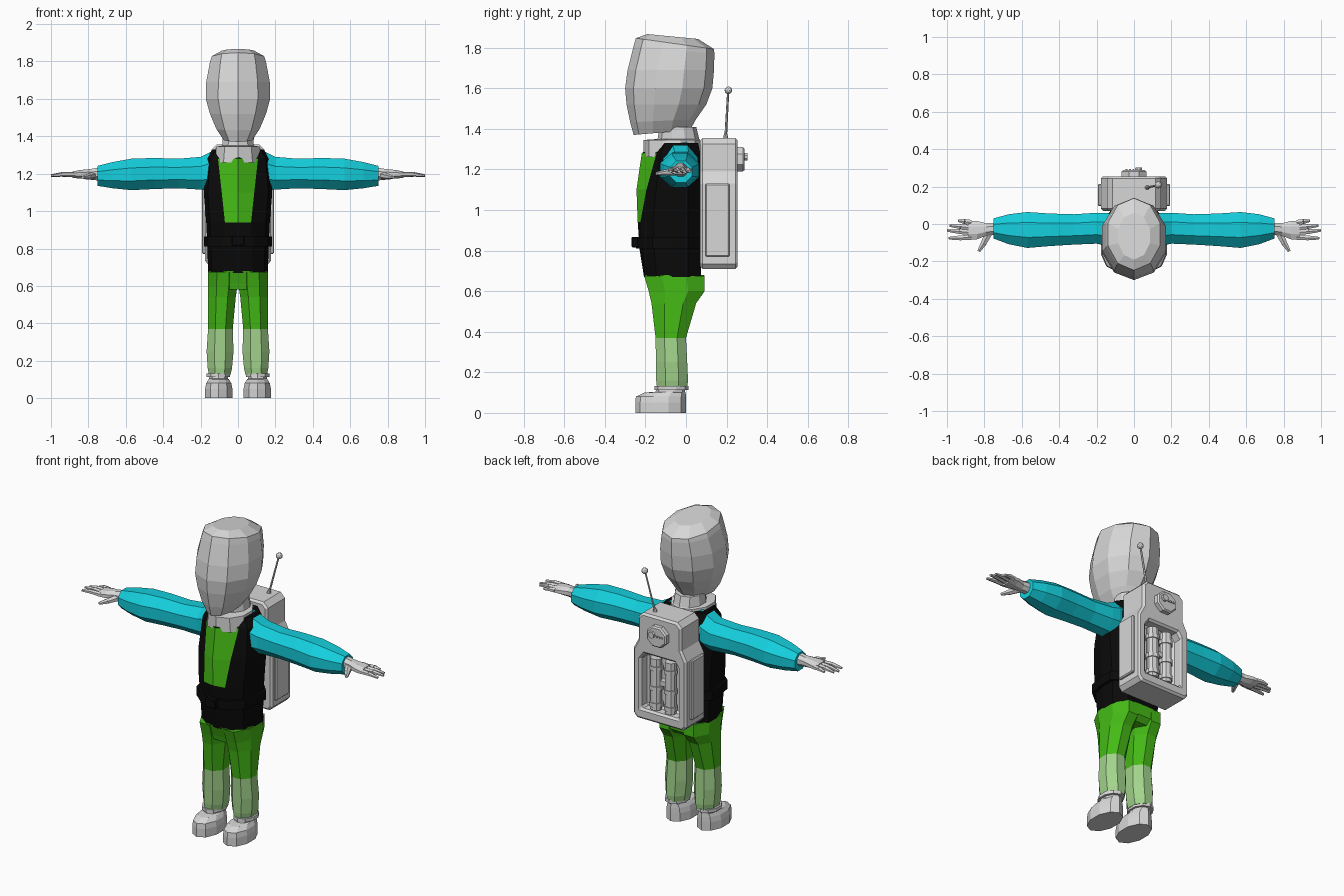
import bpy, bmesh
from math import cos, sin, pi
from mathutils import Vector

old = bpy.data.objects.get("Cube")
if old:
    bpy.data.objects.remove(old, do_unlink=True)


def material(name, color):
    m = bpy.data.materials.new(name)
    m.use_nodes = True
    m.diffuse_color = (*color, 1)
    bsdf = m.node_tree.nodes["Principled BSDF"]
    bsdf.inputs["Base Color"].default_value = (*color, 1)
    bsdf.inputs["Roughness"].default_value = 0.8
    return m


GREY = material("light grey", (0.68, 0.68, 0.68))
GREEN = material("bright green", (0.06, 0.50, 0.008))
PALE = material("pale green", (0.36, 0.65, 0.26))
CYAN = material("cyan", (0.007, 0.62, 0.72))
BLACK = material("black", (0.003, 0.003, 0.003))


def finish(name, bm, mats, rule=None):
    bmesh.ops.recalc_face_normals(bm, faces=bm.faces)
    if rule:
        for f in bm.faces:
            f.material_index = rule(f.calc_center_median())
    me = bpy.data.meshes.new(name)
    bm.to_mesh(me)
    bm.free()
    for m in mats:
        me.materials.append(m)
    ob = bpy.data.objects.new(name, me)
    bpy.context.collection.objects.link(ob)
    return ob


def loft(name, rings, mats, rule=None):
    """Skin a stack of equal point rings and cap both ends."""
    bm = bmesh.new()
    rows = [[bm.verts.new(p) for p in r] for r in rings]
    n = len(rows[0])
    for a, b in zip(rows, rows[1:]):
        for i in range(n):
            j = (i + 1) % n
            bm.faces.new((a[i], a[j], b[j], b[i]))
    bm.faces.new(rows[0])
    bm.faces.new(rows[-1])
    return finish(name, bm, mats, rule)


def oval(cu, cv, hu, hv, n):
    """Flat-sided oval that fills its bounding box."""
    angles = [(i + 0.5) * 2 * pi / n for i in range(n)]
    mu = max(abs(cos(a)) for a in angles)
    mv = max(abs(sin(a)) for a in angles)
    return [(cu + hu * cos(a) / mu, cv + hv * sin(a) / mv) for a in angles]


def level(z, x0, x1, y0, y1, n=8, tilt=0):
    cy, hy = (y0 + y1) / 2, (y1 - y0) / 2
    pts = oval((x0 + x1) / 2, cy, (x1 - x0) / 2, hy, n)
    return [(x, y, z + tilt * (y - cy) / hy) for x, y in pts]


def upright(x, y0, y1, z0, z1, n=8):
    return [(x, y, z) for y, z in
            oval((y0 + y1) / 2, (z0 + z1) / 2, (y1 - y0) / 2, (z1 - z0) / 2, n)]


def flip(rings, s):
    return [[(s * x, y, z) for x, y, z in r] for r in rings]


def rod(name, a, b, ra, rb, mat, n=8):
    a, b = Vector(a), Vector(b)
    q = (b - a).to_track_quat('Z', 'Y')
    rings = []
    for c, r in ((a, ra), (b, rb)):
        rings.append([c + q @ Vector((u, v, 0)) for u, v in oval(0, 0, r, r, n)])
    return loft(name, rings, [mat])


def box(name, lo, hi, mat, bevel=0):
    x0, y0, z0 = lo
    x1, y1, z1 = hi
    ob = loft(name, [[(x0, y0, z), (x1, y0, z), (x1, y1, z), (x0, y1, z)]
                     for z in (z0, z1)], [mat])
    if bevel:
        ob.modifiers.new("bevel", 'BEVEL').width = bevel
    return ob


# Head
head = [(1.382, .075, -.258, .02, .012), (1.44, .115, -.275, .05, .008),
        (1.52, .15, -.293, .10, 0), (1.60, .172, -.30, .13, 0),
        (1.69, .17, -.288, .138, 0), (1.79, .15, -.258, .14, -.02),
        (1.82, .14, -.247, .138, -.027), (1.855, .085, -.19, .06, -.012)]
loft("head", [level(z, -w, w, a, b, 10, t) for z, w, a, b, t in head], [GREY])

# Neck and collar
collar = [(1.26, .125, -.21, .07), (1.345, .115, -.21, .07),
          (1.35, .085, -.14, .065), (1.41, .08, -.13, .05)]
loft("collar", [level(z, -w, w, a, b, 10) for z, w, a, b in collar], [GREY])


# Torso: the front corners follow the shirt opening
def torso_ring(z, yf, p, yp, w, yb, g=0):
    half = [(p + g / 2, yp - g), (.88 * w + g, (yp - .10) / 2 - g / 2),
            (w + g, -.07), (w + g, .01), (.65 * w, yb + g)]
    pts = [(0, yf - g)] + half + [(-x, y) for x, y in reversed(half)]
    return [(x, y, z) for x, y in pts]


torso = [(.67, -.207, .08, -.19, .16, .075), (.80, -.228, .075, -.212, .163, .075),
         (.94, -.238, .07, -.225, .17, .072), (1.10, -.244, .087, -.195, .183, .07),
         (1.28, -.218, .107, -.145, .17, .07), (1.33, -.15, .09, -.11, .135, .06)]
loft("vest", [torso_ring(*t) for t in torso], [BLACK, GREEN],
     lambda c: int(c.y < -.14 and abs(c.x) < .06 and .94 < c.z < 1.28))

# Belt
loft("belt", [torso_ring(z, -.228, .075, -.212, .163, .07, .018)
              for z in (.81, .865)], [BLACK])
box("buckle", (-.035, -.268, .815), (.035, -.23, .868), BLACK, .005)

# Hips
hips = [(.58, .10, -.172, .06), (.61, .15, -.18, .088), (.68, .158, -.204, .09)]
loft("hips", [level(z, -w, w, a, b, 8) for z, w, a, b in hips], [GREEN])

leg = [(.125, .04, .155, -.143, .006), (.16, .032, .162, -.147, .01),
       (.25, .024, .168, -.148, .006), (.37, .028, .16, -.15, 0),
       (.54, .012, .16, -.17, .05), (.60, .003, .16, -.184, .092),
       (.675, 0, .16, -.206, .09)]
shoe = [(0, .03, .176, -.25, 0), (.05, .03, .176, -.25, 0),
        (.08, .036, .17, -.247, 0), (.10, .048, .158, -.205, -.002),
        (.104, .053, .155, -.15, -.004), (.14, .055, .152, -.14, -.004)]
sleeve = [(.10, -.11, .05, 1.13, 1.335), (.15, -.115, .06, 1.11, 1.315),
          (.20, -.105, .06, 1.115, 1.29), (.32, -.11, .052, 1.122, 1.28),
          (.45, -.118, .056, 1.118, 1.284), (.57, -.128, .064, 1.112, 1.28),
          (.67, -.108, .052, 1.122, 1.262), (.75, -.078, .03, 1.135, 1.242)]
palm = [(.73, -.058, .008, 1.162, 1.235), (.79, -.062, .004, 1.168, 1.225),
        (.84, -.082, .016, 1.174, 1.22), (.885, -.085, .018, 1.177, 1.212)]
fingers = [(.008, .018, .94), (-.02, -.008, .985), (-.046, -.034, 1.0), (-.072, -.076, .99)]

for s, side in ((1, "left"), (-1, "right")):
    # Trousers and footwear
    loft(side + "_trouser_leg", flip([level(*r) for r in leg], s), [GREEN, PALE],
         lambda c: int(c.z < .37))
    loft(side + "_shoe", flip([level(*r, 10) for r in shoe], s), [GREY])
    loft(side + "_ankle_ring",
         flip([level(z, .042, .168, -.155, .012, 10) for z in (.112, .132)], s), [GREY])
    # Sleeve and hand
    loft(side + "_sleeve", flip([upright(*r) for r in sleeve], s), [CYAN])
    loft(side + "_palm", flip([upright(*r) for r in palm], s), [GREY])
    for k, (y0, y1, tip) in enumerate(fingers):
        mid = (s * (.87 + tip) / 2, (y0 + y1) / 2, 1.197)
        rod(f"{side}_finger_{k}", (s * .87, y0, 1.196), mid, .014, .013, GREY, 6)
        rod(f"{side}_fingertip_{k}", mid, (s * tip, y1, 1.19), .013, .007, GREY, 6)
    rod(side + "_thumb", (s * .775, -.045, 1.19), (s * .805, -.105, 1.184),
        .02, .015, GREY, 6)
    rod(side + "_thumb_tip", (s * .805, -.105, 1.184), (s * .83, -.146, 1.18),
        .015, .008, GREY, 6)
    # Backpack side panel
    box(side + "_pack_panel", (s * .16, .095, .77), (s * .192, .215, 1.13), GREY, .006)
    # Tank with bands
    x = s * .048
    rod(side + "_tank", (x, .215, .78), (x, .215, 1.09), .032, .032, GREY, 10)
    for z in (.80, .90, 1.02):
        rod(f"{side}_tank_band", (x, .215, z), (x, .215, z + .025), .038, .038, GREY, 10)

# Backpack with a recess for the tanks
half = [(.155, .71), (.177, .735), (.177, 1.13), (.145, 1.19), (.145, 1.325), (.115, 1.355)]
outline = half + [(-x, z) for x, z in reversed(half)]
pack = loft("backpack", [[(x, y, z) for x, z in outline] for y in (.07, .255)], [GREY])
hole = [(.125, .775), (.125, 1.075), (.10, 1.11)]
hole += [(-x, z) for x, z in reversed(hole)]
cutter = loft("recess_cutter", [[(x, y, z) for x, z in hole] for y in (.185, .30)], [GREY])
cutter.hide_render = True
cutter.hide_viewport = True
cutter.display_type = 'WIRE'
cut = pack.modifiers.new("recess", 'BOOLEAN')
cut.operation = 'DIFFERENCE'
cut.solver = 'EXACT'
cut.object = cutter
bevel = pack.modifiers.new("bevel", 'BEVEL')
bevel.width = .012
bevel.limit_method = 'ANGLE'
bevel.angle_limit = pi / 3
box("tank_bracket", (-.05, .19, .93), (.05, .225, .96), GREY)

# Control unit on the pack
loft("control_unit", [[(x, y, z) for x, z in oval(0, 1.25, w, w * .92, 8)]
                      for y, w in ((.25, .066), (.28, .066), (.288, .058))], [GREY])
rod("control_knob", (.025, .28, 1.262), (.025, .302, 1.262), .02, .018, GREY, 8)
for k in range(3):
    box(f"control_button_{k}", (-.045 + k * .018, .285, 1.25), (-.035 + k * .018, .294, 1.26), GREY)

# Antenna
rod("antenna_base", (.07, .195, 1.35), (.075, .196, 1.375), .012, .008, GREY)
rod("antenna", (.07, .195, 1.35), (.128, .208, 1.585), .006, .005, GREY, 6)
bm = bmesh.new()
bmesh.ops.create_icosphere(bm, subdivisions=2, radius=.019)
bmesh.ops.translate(bm, verts=bm.verts, vec=(.13, .209, 1.59))
finish("antenna_tip", bm, [GREY])
